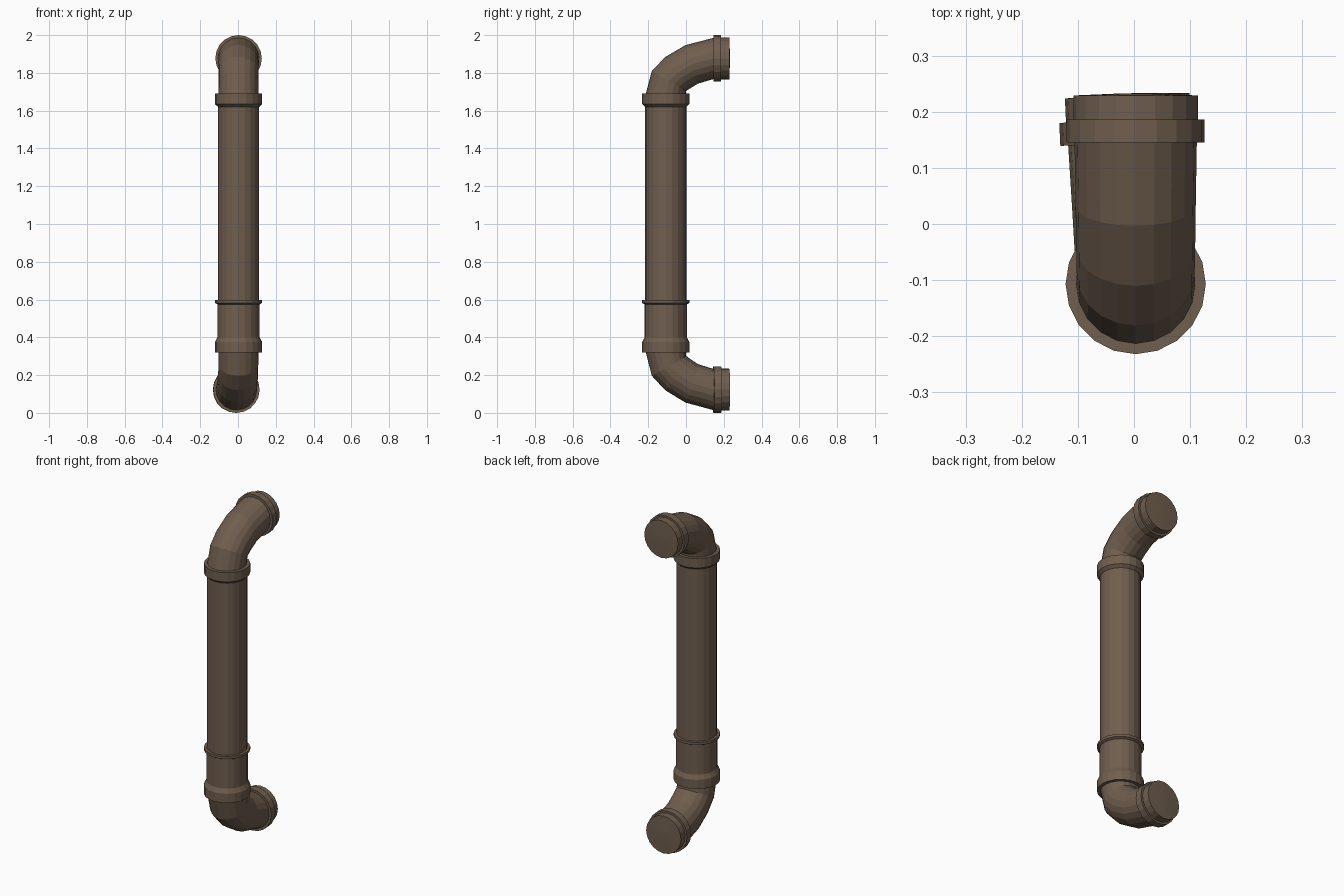
import bpy, bmesh, math
from mathutils import Vector

SIDES = 20
AXIS = (0.003, -0.107, 0)   # centre line of the upright pipe

if "Cube" in bpy.data.objects:
    bpy.data.objects.remove(bpy.data.objects["Cube"])

brown = bpy.data.materials.new("pipe_brown")
brown.use_nodes = True
colour = (0.16, 0.112, 0.077, 1)
brown.diffuse_color = colour
bsdf = brown.node_tree.nodes["Principled BSDF"]
bsdf.inputs["Base Color"].default_value = colour
bsdf.inputs["Roughness"].default_value = 0.8


def loft(name, rings, side=1, yaw=0):
    """Join tilted circles (y, z, tilt in degrees, radius) into a closed tube."""
    bm = bmesh.new()
    loops = []
    for y, z, tilt, r in rings:
        t = math.radians(tilt)
        across = Vector((0, math.cos(t), -side * math.sin(t)))
        loop = []
        for i in range(SIDES):
            a = math.tau * i / SIDES
            loop.append(bm.verts.new(Vector((r * math.cos(a), y, z)) + across * r * math.sin(a)))
        loops.append(loop)
    for low, high in zip(loops, loops[1:]):
        for i in range(SIDES):
            j = (i + 1) % SIDES
            bm.faces.new((low[i], low[j], high[j], high[i]))
    bm.faces.new(loops[0])
    bm.faces.new(loops[-1])
    bmesh.ops.recalc_face_normals(bm, faces=bm.faces)
    mesh = bpy.data.meshes.new(name)
    bm.to_mesh(mesh)
    bm.free()
    mesh.materials.append(brown)
    obj = bpy.data.objects.new(name, mesh)
    obj.location = AXIS
    obj.rotation_euler.z = math.radians(yaw)
    bpy.context.collection.objects.link(obj)


def upright(name, profile):
    loft(name, [(0, z, 0, r) for r, z in profile])


def outlet(name, profile, z, yaw):
    loft(name, [(y, z, 90, r) for r, y in profile], 1, yaw)


# Upright pipe, its lower sleeve and the collars
upright("main_pipe", [(0.109, 0.59), (0.109, 1.63)])
upright("top_collar", [(0.109, 1.62), (0.125, 1.635), (0.125, 1.69)])
upright("lower_sleeve", [(0.125, 0.32), (0.125, 0.375), (0.112, 0.40), (0.112, 0.575),
                         (0.125, 0.582), (0.125, 0.597)])

# Bent ends running back to the wall: start height, outlet height, yaw
for level, start, end, yaw in (("upper", 1.69, 1.877, 0), ("lower", 0.32, 0.123, 2.6)):
    side = 1 if end > start else -1
    bend = [(0, 0, 0, 0.106), (0.017, 0.36, 30, 0.105), (0.062, 0.59, 52, 0.106),
            (0.137, 0.83, 72, 0.107), (0.255, 1, 90, 0.109)]
    loft(level + "_elbow", [(y, start + (end - start) * f, tilt, r) for y, f, tilt, r in bend],
         side, yaw)
    outlet(level + "_outlet_collar", [(0.123, 0.252), (0.123, 0.293)], end, yaw)
    outlet(level + "_outlet_end", [(0.111, 0.29), (0.111, 0.336), (0.02, 0.34)], end, yaw)
